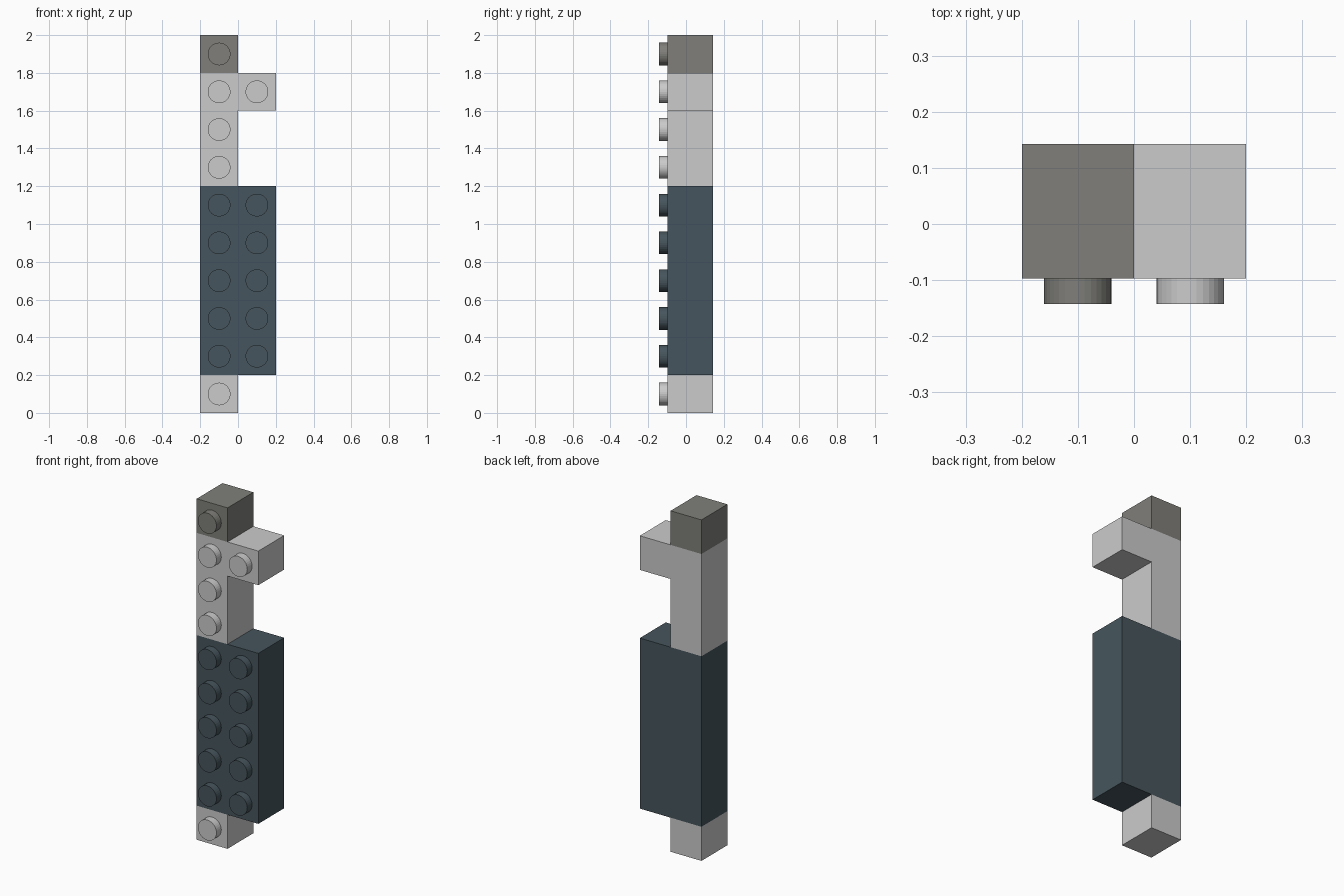
import bpy, bmesh, math
from mathutils import Matrix, Vector

if "Cube" in bpy.data.objects:
    bpy.data.objects.remove(bpy.data.objects["Cube"])

U = 0.2                           # stud pitch
FRONT, BACK = -0.0975, 0.1425     # body depth range
STUD_R, STUD_H, STUD_SIDES = 0.06, 0.045, 32


def material(name, rgb):
    m = bpy.data.materials.new(name)
    m.diffuse_color = (*rgb, 1)
    m.use_nodes = True
    m.node_tree.nodes["Principled BSDF"].inputs["Base Color"].default_value = m.diffuse_color
    return m


def add_stud(bm, col, row):
    # short cylinder on the front face, axis along -y
    m = (Matrix.Translation(((col + 0.5) * U, FRONT - STUD_H / 2, (row + 0.5) * U))
         @ Matrix.Rotation(math.pi / 2, 4, 'X'))
    bmesh.ops.create_cone(bm, cap_ends=True, segments=STUD_SIDES, radius1=STUD_R,
                          radius2=STUD_R, depth=STUD_H, matrix=m)


def brick(name, outline, cells, mat=None):
    # outline: counter-clockwise front profile in stud units; cells: stud positions
    bm = bmesh.new()
    face = bm.faces.new([bm.verts.new((x * U, FRONT, z * U)) for x, z in outline])
    ext = bmesh.ops.extrude_face_region(bm, geom=[face], use_keep_orig=True)
    verts = [e for e in ext['geom'] if isinstance(e, bmesh.types.BMVert)]
    bmesh.ops.translate(bm, verts=verts, vec=Vector((0, BACK - FRONT, 0)))
    bmesh.ops.recalc_face_normals(bm, faces=bm.faces)
    for col, row in cells:
        add_stud(bm, col, row)
    mesh = bpy.data.meshes.new(name)
    bm.to_mesh(mesh)
    bm.free()
    obj = bpy.data.objects.new(name, mesh)
    bpy.context.collection.objects.link(obj)
    if mat:
        mesh.materials.append(mat)
    return obj


def box(x0, z0, x1, z1):
    return [(x0, z0), (x1, z0), (x1, z1), (x0, z1)]


slate = material("slate_blue", (0.061, 0.091, 0.109))
dark = material("dark_grey", (0.215, 0.212, 0.195))

# bottom tip
brick("bottom_tip", box(-1, 0, 0, 1), [(-1, 0)])
# wide grip block
brick("grip", box(-1, 1, 1, 6), [(c, r) for c in (-1, 0) for r in range(1, 6)], slate)
# shaft with side arm
brick("shaft_with_arm", [(-1, 6), (0, 6), (0, 8), (1, 8), (1, 9), (-1, 9)],
      [(-1, 6), (-1, 7), (-1, 8), (0, 8)])
# top cap
brick("top_cap", box(-1, 9, 0, 10), [(-1, 9)], dark)
